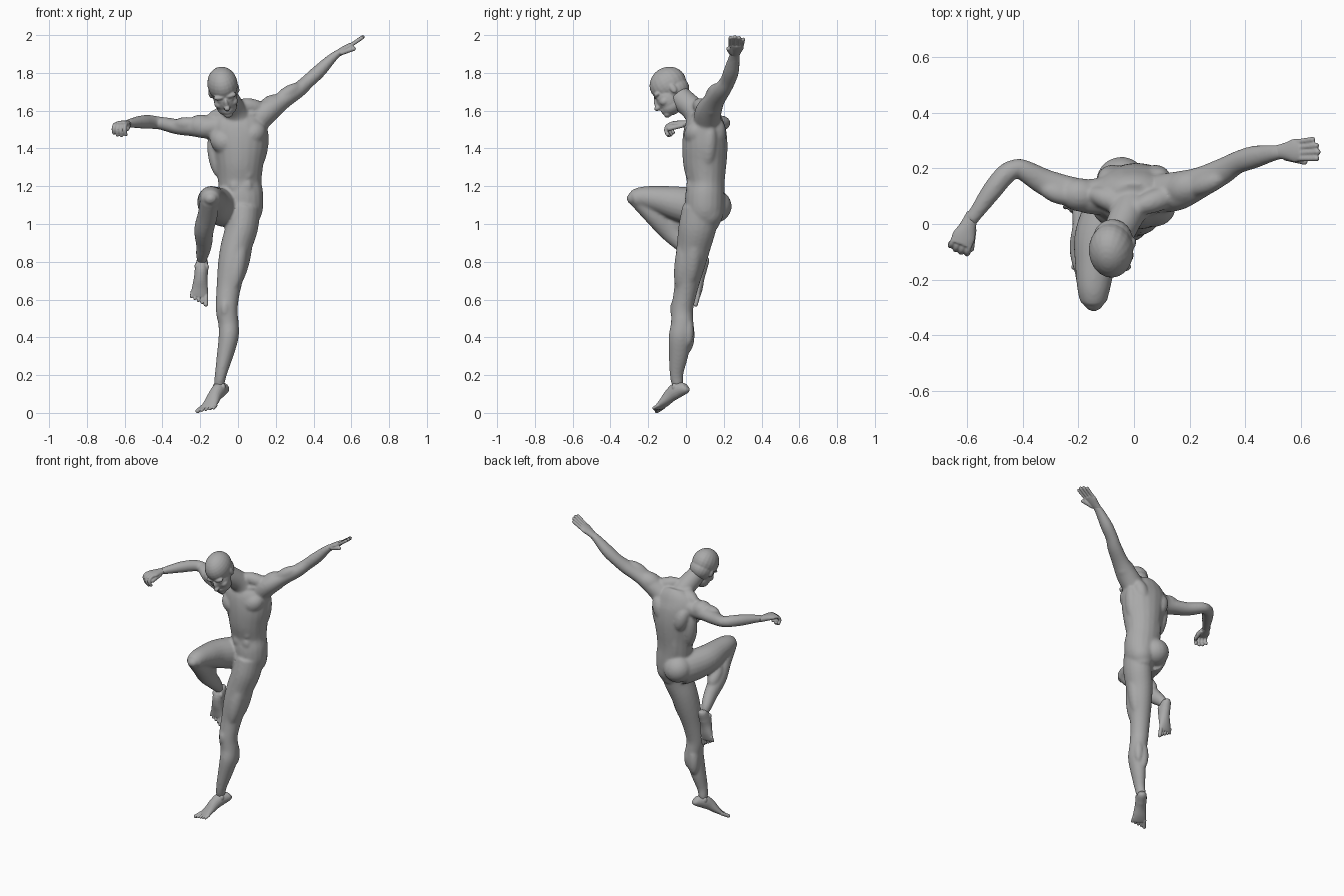
import bpy
import bmesh
from math import cos, sin, pi, radians
from mathutils import Matrix, Vector

default_cube = bpy.data.objects.get("Cube")
if default_cube:
    bpy.data.objects.remove(default_cube, do_unlink=True)

X, Y, Z = Vector((1, 0, 0)), Vector((0, 1, 0)), Vector((0, 0, 1))

# Single flat colour
clay = bpy.data.materials.new("clay_grey")
clay.use_nodes = True
grey = (0.4, 0.4, 0.4, 1)
clay.diffuse_color = grey
clay.node_tree.nodes["Principled BSDF"].inputs["Base Color"].default_value = grey


def spline(a, b, c, d, t):
    """Point on a smooth curve between stations b and c."""
    return [(2 * q + (r - p) * t + (2 * p - 5 * q + 4 * r - s) * t * t
             + (3 * q - p - 3 * r + s) * t ** 3) / 2
            for p, q, r, s in zip(a, b, c, d)]


def loft(bm, stations, ref, sides=20, steps=4):
    """Closed tube through (x, y, z, radius along ref, other radius)."""
    padded = [stations[0], *stations, stations[-1]]
    samples = [spline(*padded[i:i + 4], k / steps)
               for i in range(len(stations) - 1) for k in range(steps)]
    samples.append(stations[-1])
    centres = [Vector(s[:3]) for s in samples]
    rings = []
    for i, (centre, s) in enumerate(zip(centres, samples)):
        tangent = centres[min(i + 1, len(centres) - 1)] - centres[max(i - 1, 0)]
        tangent.normalize()
        u = (ref - tangent * ref.dot(tangent)).normalized()
        v = tangent.cross(u)
        rings.append([bm.verts.new(centre + u * s[3] * cos(2 * pi * k / sides)
                                   + v * s[4] * sin(2 * pi * k / sides))
                      for k in range(sides)])
    for low, high in zip(rings, rings[1:]):
        for k in range(sides):
            n = (k + 1) % sides
            bm.faces.new((low[k], low[n], high[n], high[k]))
    bm.faces.new(rings[0][::-1])
    bm.faces.new(rings[-1])


def ball(bm, centre, radii, frame=Matrix()):
    bmesh.ops.create_uvsphere(
        bm, u_segments=20, v_segments=14, radius=1,
        matrix=frame @ Matrix.Translation(centre) @ Matrix.Diagonal((*radii, 1)))


def muscle(bm, start, end, width):
    """Spindle stretched between two points."""
    start, end = Vector(start), Vector(end)
    axis = end - start
    turn = axis.to_track_quat('Z', 'Y').to_matrix().to_4x4()
    ball(bm, (0, 0, 0), (width, width, axis.length / 2 + width / 3),
         Matrix.Translation((start + end) / 2) @ turn)


def finish(bm, name, voxel, passes):
    """Fuse the overlapping forms of a part into one smooth skin."""
    bmesh.ops.recalc_face_normals(bm, faces=bm.faces)
    mesh = bpy.data.meshes.new(name)
    bm.to_mesh(mesh)
    bm.free()
    mesh.materials.append(clay)
    part = bpy.data.objects.new(name, mesh)
    bpy.context.collection.objects.link(part)
    fuse = part.modifiers.new("fuse", 'REMESH')
    fuse.mode, fuse.voxel_size, fuse.use_smooth_shade = 'VOXEL', voxel, True
    relax = part.modifiers.new("relax", 'SMOOTH')
    relax.factor, relax.iterations = 0.5, passes


# Torso and neck
body = bmesh.new()
loft(body, [(.03, .1, .98, .06, .07), (.03, .1, 1.06, .1, .1), (.02, .1, 1.14, .115, .105),
            (.01, .105, 1.22, .115, .1), (.01, .1, 1.32, .125, .115), (.01, .1, 1.42, .145, .12),
            (0, .1, 1.51, .155, .11), (0, .1, 1.57, .13, .085), (0, .09, 1.61, .07, .06)], X)
loft(body, [(0, .09, 1.53, .09, .08), (-.02, .045, 1.6, .065, .065),
            (-.05, -.02, 1.66, .058, .062), (-.07, -.06, 1.71, .05, .055)], X)

# Standing leg, raised thigh and raised shin
loft(body, [(.03, .08, 1.08, .088, .1), (.02, .06, .98, .086, .1), (-.01, .04, .88, .082, .09),
            (-.03, .02, .78, .077, .08), (-.05, 0, .66, .064, .063), (-.06, -.02, .55, .058, .058),
            (-.05, -.02, .47, .054, .06), (-.05, -.03, .4, .053, .062), (-.07, -.04, .3, .043, .051),
            (-.09, -.05, .21, .032, .037), (-.1, -.045, .15, .027, .03), (-.1, -.04, .12, .015, .015)], X)
loft(body, [(-.05, .13, 1.08, .09, .1), (-.09, .05, 1.09, .09, .1), (-.13, -.05, 1.11, .085, .09),
            (-.14, -.15, 1.13, .072, .072), (-.145, -.23, 1.14, .06, .058),
            (-.145, -.28, 1.13, .048, .048)], X)
loft(body, [(-.15, -.25, 1.13, .05, .05), (-.16, -.17, 1.05, .053, .055), (-.18, -.09, .97, .052, .058),
            (-.18, -.01, .89, .042, .047), (-.19, .05, .83, .032, .035), (-.19, .08, .78, .015, .015)], X)

# Outstretched left arm and bent right arm
loft(body, [(.1, .11, 1.55, .07, .07), (.16, .12, 1.6, .07, .062), (.24, .15, 1.655, .056, .046),
            (.32, .19, 1.71, .048, .041), (.37, .22, 1.755, .041, .037), (.43, .24, 1.81, .041, .036),
            (.5, .255, 1.88, .03, .025), (.54, .26, 1.91, .024, .018)], Y)
loft(body, [(-.1, .1, 1.52, .06, .07), (-.17, .1, 1.51, .058, .062), (-.24, .12, 1.51, .046, .054),
            (-.32, .15, 1.515, .041, .048), (-.39, .19, 1.53, .036, .039), (-.42, .2, 1.535, .034, .034),
            (-.46, .18, 1.54, .036, .037), (-.51, .12, 1.54, .035, .036),
            (-.56, .05, 1.535, .026, .028), (-.59, .01, 1.53, .02, .025)], Z)

# Paired trunk muscles; the left side rides higher with the raised arm
for side in (1, -1):
    lift = .02 * side
    for start, end, width in (
            ((.03, .05, 1.42), (.12, .06, 1.49), .065),     # chest
            ((.1, .11, 1.28), (.13, .13, 1.5), .045),       # flank
            ((.06, .17, 1.4), (.1, .16, 1.53), .048),       # shoulder blade
            ((.03, .16, 1.12), (.04, .17, 1.45), .036),     # spine
            ((.01, .06, 1.62), (.15, .11, 1.58), .042),     # neck to shoulder
            ((.02, .03, 1.55), (.15, .08, 1.57), .016)):    # collar bone
        muscle(body, *[(x * side, y, z + lift) for x, y, z in (start, end)], width)
    for row in range(3):                                    # belly
        ball(body, (.015 + .03 * side, .018, 1.2 + .065 * row), (.03, .017, .036))

# Limb muscles
for start, end, width in (
        ((.13, .11, 1.59), (.23, .15, 1.65), .062),         # left shoulder
        ((-.14, .1, 1.52), (-.25, .11, 1.52), .06),         # right shoulder
        ((.21, .12, 1.66), (.32, .17, 1.73), .036),         # left upper arm
        ((-.22, .09, 1.53), (-.33, .13, 1.53), .037),       # right upper arm
        ((-.06, .14, 1.04), (-.03, .16, 1.15), .092),       # right buttock
        ((.04, .11, 1.0), (.035, .12, 1.13), .085),         # left buttock
        ((.02, .01, .95), (-.03, -.03, .65), .05),          # front thigh
        ((.05, .06, 1.0), (-.01, .02, .68), .05),           # outer thigh
        ((-.07, .01, .33), (-.06, .01, .5), .036),          # left calf inside
        ((-.03, .01, .36), (-.03, .01, .5), .031),          # left calf outside
        ((-.18, -.02, .95), (-.17, -.12, 1.06), .045),      # right calf
        ((-.07, -.06, .51), (-.07, -.06, .59), .025),       # left kneecap
        ((-.17, -.28, 1.13), (-.12, -.28, 1.14), .034)):    # right kneecap
    muscle(body, start, end, width)
finish(body, "body", .008, 7)

# Head, bowed forward and tilted
head = bmesh.new()
pose = (Matrix.Translation((-.08, -.095, 1.73)) @ Matrix.Rotation(radians(-11), 4, 'Y')
        @ Matrix.Rotation(radians(30), 4, 'X'))
ball(head, (0, .005, .01), (.08, .1, .09), pose)            # skull
ball(head, (0, .02, -.035), (.073, .08, .07), pose)         # skull base
ball(head, (0, -.037, -.06), (.063, .062, .085), pose)      # face
ball(head, (0, -.035, -.105), (.054, .062, .045), pose)     # jaw
ball(head, (0, -.078, -.13), (.024, .02, .018), pose)       # chin
ball(head, (0, -.098, -.06), (.012, .016, .034), pose)      # nose bridge
ball(head, (0, -.108, -.075), (.017, .018, .014), pose)     # nose tip
for height in (-.1, -.112):                                 # lips
    ball(head, (0, -.088, height), (.024, .013, .007), pose)
for side in (1, -1):
    ball(head, (.028 * side, -.078, -.018), (.034, .019, .014), pose)   # brow
    ball(head, (.038 * side, -.058, -.068), (.025, .03, .024), pose)    # cheek
    ball(head, (.029 * side, -.078, -.04), (.015, .013, .01), pose)     # eye
    ball(head, (.074 * side, .01, -.035), (.009, .017, .028), pose)     # ear
finish(head, "head", .005, 3)


def digit(bm, base, direction, side, length, radius, curl):
    """Three jointed segments that bend about the side axis."""
    points, point = [], Vector(base)
    for joint in range(4):
        points.append((*point, radius, radius))
        bend = Matrix.Rotation(curl * (joint + .5), 3, side)
        point = point + bend @ direction * length / 3
    loft(bm, points, side, sides=10)
    ball(bm, points[-1][:3], [radius] * 3)


def hand(name, wrist, direction, thumb_side, curl):
    bm = bmesh.new()
    wrist, forward = Vector(wrist), Vector(direction).normalized()
    side = Vector(thumb_side)
    side = (side - forward * side.dot(forward)).normalized()
    loft(bm, [(*(wrist + forward * d), w, h) for d, w, h in
              ((-.03, .022, .018), (.02, .03, .019), (.06, .042, .017), (.09, .038, .013))], side)
    for finger in range(4):
        offset = .03 - .02 * finger
        spread = (forward + side * offset * 2).normalized()
        digit(bm, wrist + forward * .08 + side * offset, spread, side,
              (.075, .082, .077, .062)[finger], .0105, curl)
    # Thumb lies below the palm edge
    digit(bm, wrist + forward * .02 + side * .022 - Z * .008,
          (forward + side * .25 - Z * .25).normalized(), side, .075, .012, 0)
    finish(bm, name, .004, 2)


hand("left_hand", (.525, .26, 1.9), (.78, .06, .5), -Y, .02)
hand("right_hand", (-.59, .01, 1.53), (-.35, -.9, 0), X, .8)


def foot(name, heel, direction, up, inner):
    bm = bmesh.new()
    heel, forward = Vector(heel), Vector(direction).normalized()
    up = Vector(up)
    up = (up - forward * up.dot(forward)).normalized()
    side = forward.cross(up)
    side *= 1 if side.dot(Vector(inner)) > 0 else -1
    loft(bm, [(*(heel + forward * d + up * h), w, t) for d, h, w, t in
              ((-.025, 0, .012, .014), (-.01, 0, .028, .028), (.04, .015, .035, .042),
               (.09, .01, .036, .036), (.14, -.005, .042, .025), (.175, -.013, .045, .016),
               (.19, -.015, .04, .011))], side)
    for toe in range(5):
        offset = .035 - .0185 * toe
        digit(bm, heel + forward * (.175 - .004 * toe) - up * .014 + side * offset,
              (forward + side * offset * 2).normalized(), side,
              .052 - .005 * toe, .012 if toe == 0 else .0085, 0)
    for edge in (1, -1):                                    # ankle bones
        ball(bm, heel + forward * .035 + up * .032 + side * edge * .024, (.014, .014, .02))
    finish(bm, name, .003, 3)


foot("left_foot", (-.075, -.01, .125), (-.47, -.73, -.44), Z, -X)
foot("right_foot", (-.19, .095, .8), (-.08, -.25, -.96), -Y, X)
